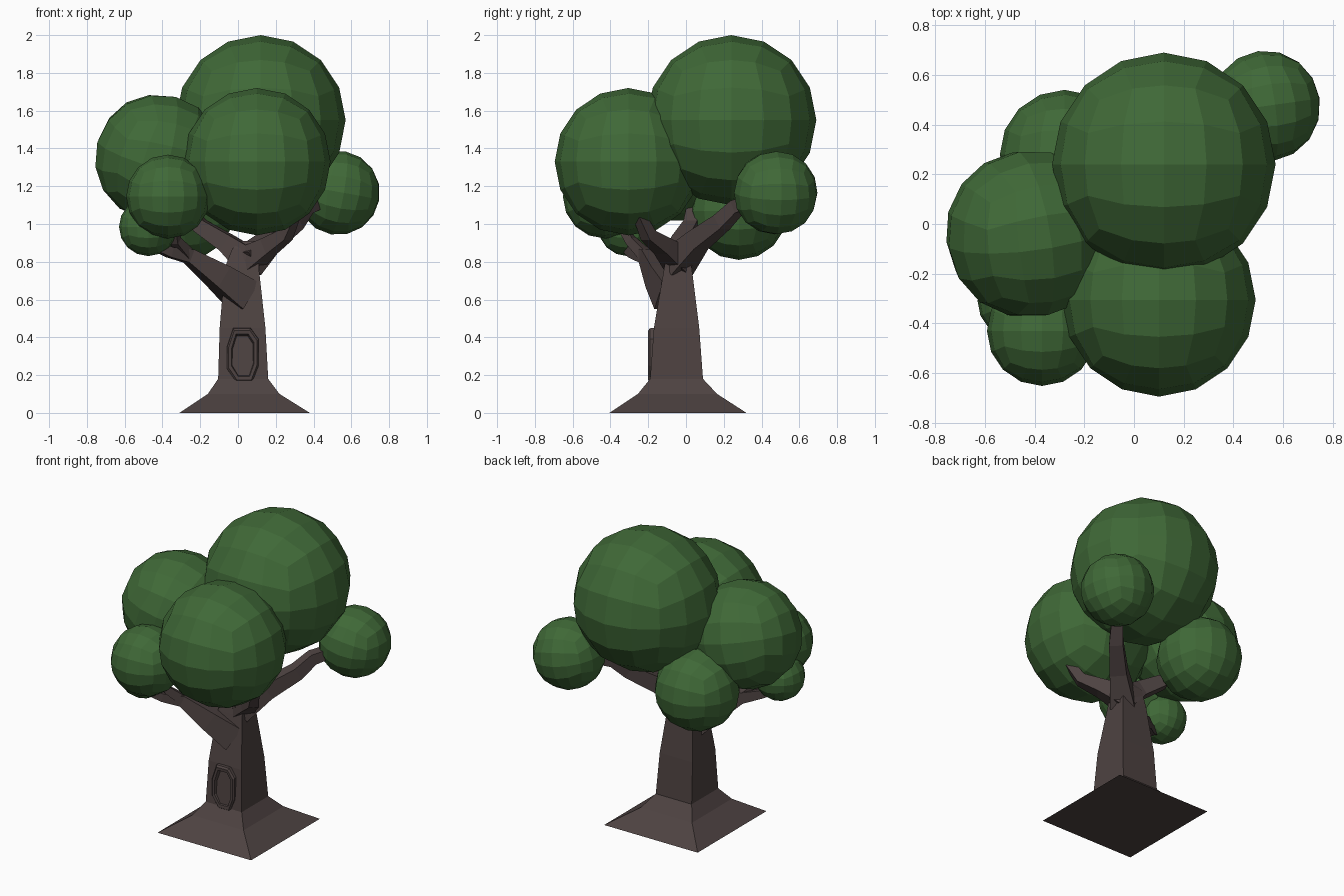
import bpy, bmesh, math
from mathutils import Vector, Euler

if "Cube" in bpy.data.objects:
    bpy.data.objects.remove(bpy.data.objects["Cube"])


def material(name, rgb):
    m = bpy.data.materials.new(name)
    m.diffuse_color = (*rgb, 1)
    m.use_nodes = True
    m.node_tree.nodes["Principled BSDF"].inputs["Base Color"].default_value = m.diffuse_color
    return m


GREEN = material("leaf green", (0.050, 0.140, 0.038))
BROWN = material("bark brown", (0.075, 0.055, 0.053))


def finish(name, bm, mat):
    bmesh.ops.recalc_face_normals(bm, faces=bm.faces)
    me = bpy.data.meshes.new(name)
    bm.to_mesh(me)
    bm.free()
    me.materials.append(mat)
    ob = bpy.data.objects.new(name, me)
    bpy.context.collection.objects.link(ob)
    return ob


def loft(name, rings, mat):
    """Skin a list of equal-sized closed rings and cap both ends."""
    bm = bmesh.new()
    vs = [[bm.verts.new(p) for p in r] for r in rings]
    n = len(vs[0])
    for a, b in zip(vs, vs[1:]):
        for i in range(n):
            j = (i + 1) % n
            bm.faces.new((a[i], a[j], b[j], b[i]))
    bm.faces.new(vs[0])
    bm.faces.new(vs[-1])
    return finish(name, bm, mat)


def leaf_ball(name, center, r, rot=(0, 0, 0)):
    """Cube divided 4 x 4 per side and pushed out to a faceted sphere."""
    bm = bmesh.new()
    bmesh.ops.create_cube(bm, size=2)
    bmesh.ops.subdivide_edges(bm, edges=bm.edges[:], cuts=3, use_grid_fill=True)
    turn = Euler([math.radians(a) for a in rot]).to_matrix()
    for v in bm.verts:
        p = Vector([math.tan(c * math.pi / 4) for c in v.co])
        v.co = Vector(center) + turn @ p.normalized() * r
    return finish(name, bm, GREEN)


def branch(name, path):
    """Tapered four-sided limb; path holds (x, y, z, half_width)."""
    pts = [Vector(p[:3]) for p in path]
    rings = []
    for i, p in enumerate(pts):
        t = (pts[min(i + 1, len(pts) - 1)] - pts[max(i - 1, 0)]).normalized()
        side = t.cross(Vector((0, 0, 1))).normalized()
        up = side.cross(t)
        w = path[i][3]
        rings.append([p + side * a * w + up * b * w
                      for a, b in ((1, 1), (-1, 1), (-1, -1), (1, -1))])
    return loft(name, rings, BROWN)


# Trunk with flared square foot: z, x min, x max, y min, y max
trunk = [(0.0, -0.31, 0.38, -0.405, 0.32),
         (0.10, -0.16, 0.22, -0.255, 0.165),
         (0.18, -0.105, 0.16, -0.19, 0.09),
         (0.45, -0.097, 0.145, -0.17, 0.07),
         (0.77, -0.07, 0.11, -0.115, 0.03),
         (0.87, -0.03, 0.11, -0.095, 0.035),
         (0.91, 0.02, 0.10, -0.07, 0.015)]
loft("trunk", [[(x0, y0, z), (x1, y0, z), (x1, y1, z), (x0, y1, z)]
               for z, x0, x1, y0, y1 in trunk], BROWN)

# Knot hollow: raised elongated eight-sided frame with recessed middle


def oct_ring(w, h, y):
    shape = ((.5, 1), (1, .6), (1, -.4), (.6, -1),
             (-.4, -1), (-1, -.5), (-1, .3), (-.6, 1))
    return [(0.025 + a * w, y, 0.305 + b * h) for a, b in shape]


loft("knot_hollow", [oct_ring(0.085, 0.145, -0.15),
                     oct_ring(0.083, 0.143, -0.190),
                     oct_ring(0.075, 0.132, -0.200),
                     oct_ring(0.060, 0.112, -0.198),
                     oct_ring(0.052, 0.100, -0.170)], BROWN)

# Branches
branch("branch_left_front", [(0.03, -0.07, 0.62, 0.085), (-0.10, -0.14, 0.72, 0.065),
                             (-0.26, -0.21, 0.83, 0.037), (-0.36, -0.28, 0.85, 0.027),
                             (-0.48, -0.34, 0.90, 0.02)])
branch("twig_left_front", [(-0.26, -0.21, 0.83, 0.03), (-0.33, -0.29, 0.91, 0.024),
                           (-0.35, -0.36, 1.02, 0.02)])
branch("branch_right_back", [(0.04, -0.05, 0.79, 0.075), (0.17, 0.06, 0.91, 0.052),
                             (0.30, 0.19, 1.01, 0.042), (0.36, 0.27, 1.09, 0.036),
                             (0.48, 0.40, 1.14, 0.03)])
branch("branch_right_front", [(0.04, -0.03, 0.80, 0.07), (0.16, -0.12, 0.88, 0.045),
                              (0.25, -0.20, 0.94, 0.033), (0.30, -0.25, 1.05, 0.024)])
branch("branch_left_back", [(0.05, -0.04, 0.81, 0.07), (-0.06, -0.02, 0.90, 0.048),
                            (-0.20, 0.03, 0.99, 0.038), (-0.29, 0.05, 1.12, 0.032)])

# Leaf balls
leaf_ball("leaves_top", (0.12, 0.24, 1.55), 0.45)
leaf_ball("leaves_front", (0.10, -0.305, 1.33), 0.39)
leaf_ball("leaves_left", (-0.42, -0.04, 1.35), 0.34, (12, 14, 10))
leaf_ball("leaves_left_front", (-0.37, -0.43, 1.145), 0.222)
leaf_ball("leaves_right", (0.53, 0.475, 1.165), 0.223, (0, 10, 8))
leaf_ball("leaves_left_back", (-0.28, 0.28, 1.07), 0.26)
leaf_ball("leaves_small_left", (-0.475, -0.31, 0.985), 0.155)
